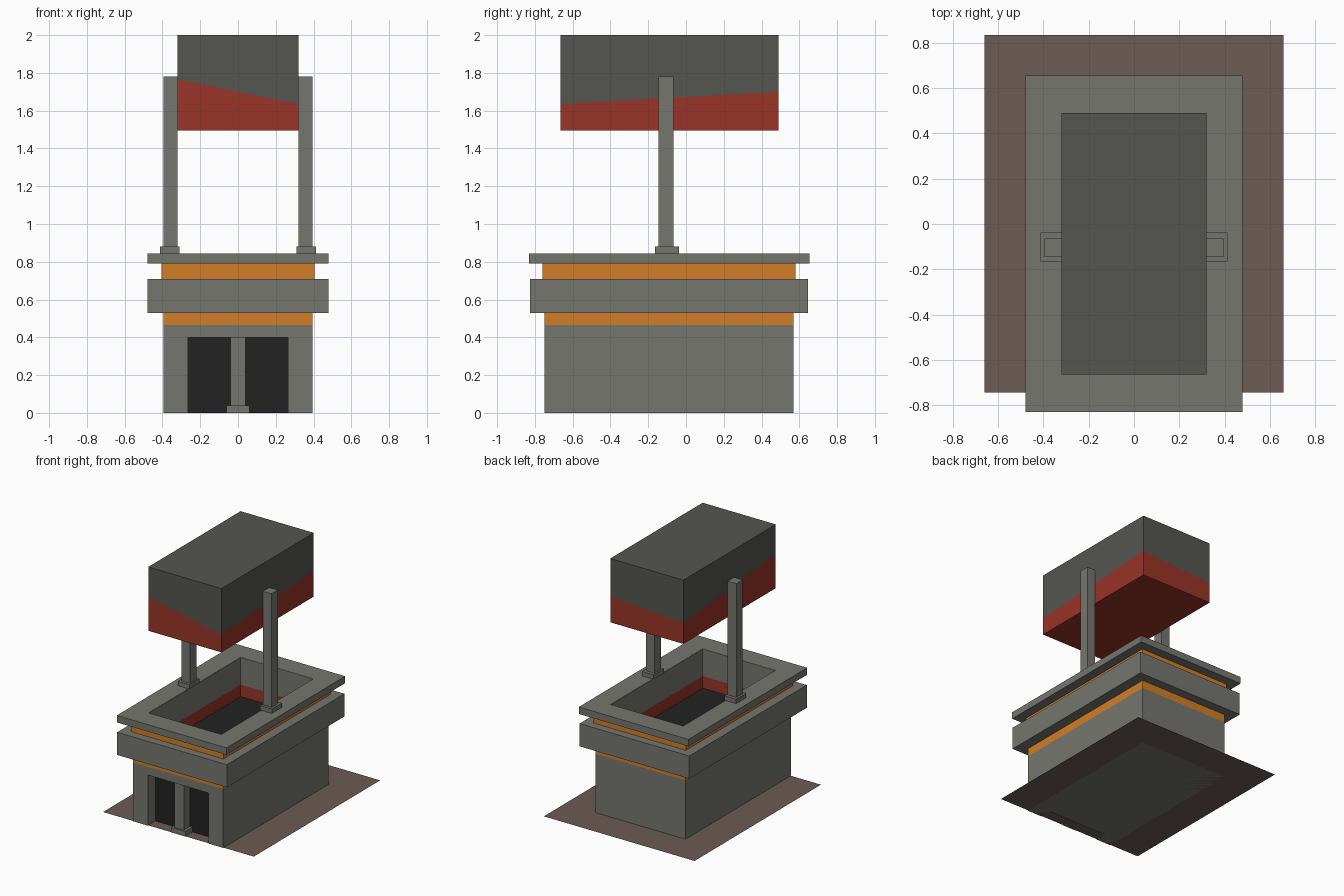
import bpy, bmesh

if "Cube" in bpy.data.objects:
    bpy.data.objects.remove(bpy.data.objects["Cube"])


def material(name, rgb):
    m = bpy.data.materials.new(name)
    m.diffuse_color = (*rgb, 1)
    m.use_nodes = True
    m.node_tree.nodes["Principled BSDF"].inputs["Base Color"].default_value = m.diffuse_color
    return m


STONE = material("stone", (0.18, 0.18, 0.16))
DARK_STONE = material("dark_stone", (0.09, 0.09, 0.08))
ORANGE = material("orange", (0.65, 0.21, 0.02))
RED = material("red", (0.32, 0.035, 0.02))
BLACK = material("black", (0.016, 0.016, 0.016))
EARTH = material("earth", (0.15, 0.105, 0.09))


def finish(name, bm, mat):
    bmesh.ops.recalc_face_normals(bm, faces=bm.faces)
    me = bpy.data.meshes.new(name)
    bm.to_mesh(me)
    bm.free()
    me.materials.append(mat)
    ob = bpy.data.objects.new(name, me)
    bpy.context.collection.objects.link(ob)
    return ob


def corners(x0, x1, y0, y1):
    return [(x0, y0), (x1, y0), (x1, y1), (x0, y1)]


def block(name, x, y, z0, z1, mat):
    """Box; z0 and z1 may be one height or four corner heights."""
    bm = bmesh.new()
    rings = []
    for z in (z0, z1):
        zs = z if isinstance(z, tuple) else (z,) * 4
        rings.append([bm.verts.new((*c, h)) for c, h in zip(corners(*x, *y), zs)])
    low, high = rings
    bm.faces.new(low)
    bm.faces.new(high)
    for i in range(4):
        j = (i + 1) % 4
        bm.faces.new((low[i], low[j], high[j], high[i]))
    return finish(name, bm, mat)


def frame(name, outer, inner, z0, z1, mat):
    """Rectangular ring around an opening."""
    bm = bmesh.new()
    rings = [[bm.verts.new((*c, z)) for c in corners(*rect)]
             for rect, z in ((outer, z0), (outer, z1), (inner, z1), (inner, z0))]
    for r in range(4):
        a, b = rings[r], rings[(r + 1) % 4]
        for i in range(4):
            j = (i + 1) % 4
            bm.faces.new((a[i], a[j], b[j], b[i]))
    return finish(name, bm, mat)


OPEN = (-0.32, 0.32, -0.665, 0.49)

# Ground patch
bm = bmesh.new()
bm.faces.new([bm.verts.new((*c, 0)) for c in corners(-0.66, 0.66, -0.745, 0.835)])
finish("ground_patch", bm, EARTH)

# Base body with a doorway arch on the front
block("base_body", (-0.395, 0.395), (-0.65, 0.57), 0, 0.465, STONE)
bm = bmesh.new()
outline = [(-0.395, 0), (-0.265, 0), (-0.265, 0.4), (0.265, 0.4),
           (0.265, 0), (0.395, 0), (0.395, 0.465), (-0.395, 0.465)]
face = bm.faces.new([bm.verts.new((x, -0.75, z)) for x, z in outline])
ext = bmesh.ops.extrude_face_region(bm, geom=[face], use_keep_orig=True)
for v in ext["geom"]:
    if isinstance(v, bmesh.types.BMVert):
        v.co.y = -0.65
finish("doorway_surround", bm, STONE)
block("doorway_shadow", (-0.265, 0.265), (-0.655, -0.65), 0, 0.4, BLACK)
block("doorway_post", (-0.04, 0.04), (-0.735, -0.66), 0, 0.4, STONE)
block("doorway_post_foot", (-0.062, 0.062), (-0.748, -0.655), 0, 0.04, STONE)

# Stacked trim and basin rim
block("lower_orange_trim", (-0.395, 0.395), (-0.75, 0.57), 0.465, 0.53, ORANGE)
frame("basin_band", (-0.48, 0.48, -0.825, 0.645), OPEN, 0.53, 0.71, STONE)
frame("upper_orange_trim", (-0.405, 0.405, -0.76, 0.58), OPEN, 0.71, 0.79, ORANGE)
frame("rim_slab", (-0.48, 0.48, -0.83, 0.655), OPEN, 0.79, 0.845, STONE)

# Basin interior: stone lining, red band and dark floor
frame("basin_lining", (-0.321, 0.321, -0.666, 0.491), (-0.317, 0.317, -0.662, 0.487),
      0.63, 0.844, STONE)
frame("basin_red_band", (-0.321, 0.321, -0.666, 0.491), (-0.317, 0.317, -0.662, 0.487),
      0.53, 0.63, RED)
block("basin_floor", (-0.317, 0.317), (-0.662, 0.487), 0.525, 0.535, BLACK)

# Side posts with foot plates
for side, s in (("left", -1), ("right", 1)):
    block(side + "_post", sorted((s * 0.32, s * 0.395)), (-0.145, -0.065), 0.88, 1.78, STONE)
    block(side + "_post_foot", sorted((s * 0.31, s * 0.412)), (-0.165, -0.038),
          0.845, 0.88, STONE)

# Raised block, split by a slanting red lower part
SLANT = (1.765, 1.635, 1.70, 1.66)
block("raised_block_red", OPEN[:2], OPEN[2:], 1.495, SLANT, RED)
block("raised_block_top", OPEN[:2], OPEN[2:], SLANT, 2.0, DARK_STONE)
